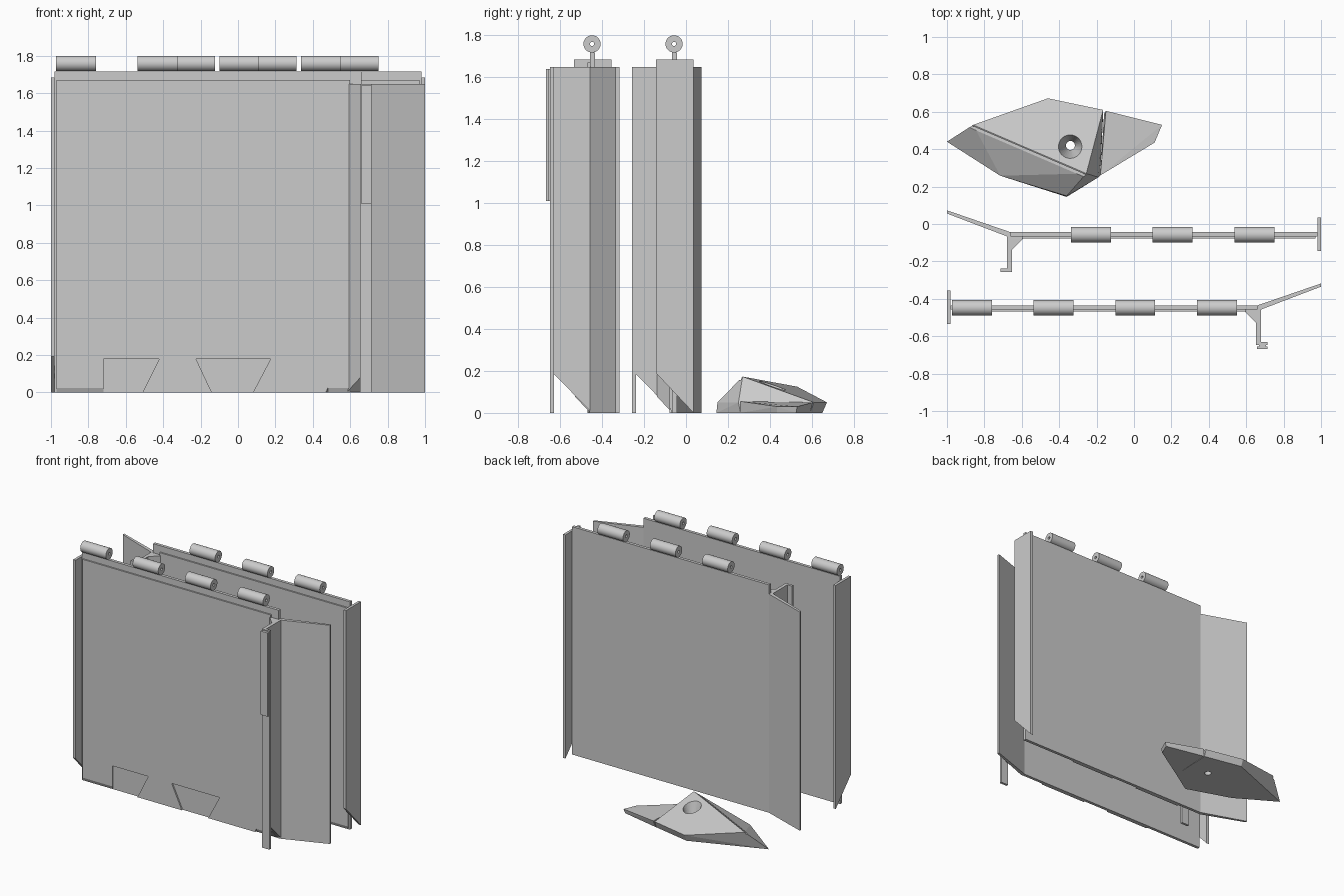
import bpy, bmesh
from math import tau
from mathutils import Vector, Matrix

cube = bpy.data.objects.get("Cube")
if cube:
    bpy.data.objects.remove(cube)

steel = bpy.data.materials.new("plain_grey")
steel.use_nodes = True
GREY = (0.6, 0.6, 0.6, 1)
steel.diffuse_color = GREY
steel.node_tree.nodes["Principled BSDF"].inputs["Base Color"].default_value = GREY


def finish(bm, name):
    bmesh.ops.recalc_face_normals(bm, faces=bm.faces)
    mesh = bpy.data.meshes.new(name)
    bm.to_mesh(mesh)
    bm.free()
    mesh.materials.append(steel)
    obj = bpy.data.objects.new(name, mesh)
    bpy.context.collection.objects.link(obj)
    return obj


def extrude(name, points, direction, shape=None):
    """Extrude a flat outline; shape may adjust each vertex afterwards."""
    bm = bmesh.new()
    face = bm.faces.new([bm.verts.new(p) for p in points])
    new = bmesh.ops.extrude_face_region(bm, geom=[face])["geom"]
    tips = [v for v in new if isinstance(v, bmesh.types.BMVert)]
    bmesh.ops.translate(bm, verts=tips, vec=direction)
    if shape:
        for v in bm.verts:
            shape(v, v in tips)
    return finish(bm, name)


def tube(name, x0, x1, z, outer, inner):
    """Hollow barrel along x, made by spinning its wall section."""
    bm = bmesh.new()
    ring = [bm.verts.new((x, 0, r)) for x, r in
            ((x0, inner), (x1, inner), (x1, outer), (x0, outer))]
    edges = [bm.edges.new((ring[i], ring[(i + 1) % 4])) for i in range(4)]
    bmesh.ops.spin(bm, geom=ring + edges, cent=(0, 0, 0), axis=(1, 0, 0),
                   angle=tau, steps=32)
    bmesh.ops.remove_doubles(bm, verts=bm.verts, dist=0.0005)
    bmesh.ops.translate(bm, verts=bm.verts, vec=(0, 0, z))
    obj = finish(bm, name)
    bpy.ops.object.select_all(action="DESELECT")
    obj.select_set(True)
    bpy.context.view_layer.objects.active = obj
    bpy.ops.object.shade_smooth_by_angle()
    return obj


# Outlines of a door seen from above, with the pin line at y = 0
PANEL = [(-.98, -.01), (.66, -.01), (.66, .013), (-.98, .013)]
END = [(-1, -.087), (-.98, -.087), (-.98, .093), (-1, .093)]
WING = [(.655, -.012), (.672, -.012), (1, .113), (1, .13), (.66, .013)]
FLANGE = [(.653, -.2), (.678, -.2), (.678, 0), (.653, 0)]
LIP = [(.653, -.2), (.715, -.2), (.715, -.182), (.653, -.182)]
GUSSET = [(.582, -.01), (.653, -.01), (.653, -.082)]
STRIP = [(.657, -.22), (.715, -.22), (.715, -.207), (.657, -.207)]
SPACER = [(.667, -.207), (.705, -.207), (.705, -.2), (.667, -.2)]

# Thin front sheet with two dovetail cutouts in its lower edge, in x and z
SHEET = [(-.97, 0), (-.72, 0), (-.72, .18), (-.42, .18), (-.51, 0),
         (-.14, 0), (-.225, .18), (.175, .18), (.08, 0), (.47, 0),
         (.48, 0), (.6, 0), (.6, 1.67), (-.97, 1.67)]


def door(label, side, shift, hinges):
    parts = []

    def upright(name, outline, low, top, slant=None):
        def cut(v, is_tip):
            if slant is not None and not is_tip:
                v.co.z = max(0, (slant - v.co.y) * 1.06)
        parts.append(extrude(f"{label}_{name}", [(x, y, low) for x, y in outline],
                             (0, 0, top - low), cut))

    upright("panel", PANEL, 0, 1.717)
    upright("end_plate", END, 0, 1.685, .093)
    upright("wing", WING, 0, 1.648)
    upright("flange", FLANGE, 0, 1.648, -.008)
    upright("lip", LIP, 0, 1.648)
    upright("gusset", GUSSET, 0, 1.648, -.008)
    if label == "front":
        upright("latch_strip", STRIP, 1.01, 1.64)
        upright("latch_spacer", SPACER, 1.01, 1.64)

    # The front edge of the sheet is chamfered at its outer lower corners
    def chamfer(v, is_tip):
        if is_tip and v.co.z < .01 and (v.co.x < -.7 or v.co.x > .475):
            v.co.z = .025
    parts.append(extrude(f"{label}_sheet", [(x, -.01, z) for x, z in SHEET],
                         (0, -.011, 0), chamfer))

    for i, x in enumerate(hinges):
        parts.append(tube(f"{label}_hinge_{i + 1}", x, x + .213, 1.759, .041, .01))

    # Mirror the door if needed and slide it to its place
    place = Matrix.Translation((0, shift, 0)) @ Matrix.Diagonal((side, 1, 1, 1))
    for obj in parts:
        obj.data.transform(place)
        if side < 0:
            obj.data.flip_normals()


door("front", 1, -.448, (-.973, -.536, -.1, .337))
door("back", -1, -.057, (-.75, -.313, .123))


def hull(name, points):
    bm = bmesh.new()
    for p in points:
        bm.verts.new(p)
    out = bmesh.ops.convex_hull(bm, input=bm.verts)
    bmesh.ops.delete(bm, geom=list({g for g in out["geom_interior"] + out["geom_unused"]
                                    if isinstance(g, bmesh.types.BMVert)}), context="VERTS")
    bmesh.ops.dissolve_limit(bm, angle_limit=.03, verts=bm.verts, edges=bm.edges)
    return finish(bm, name)


# Faceted block: ridged body and a low wing beside it
body = hull("block_body", [
    (-1, .44, 0), (-.86, .53, .125), (-.255, .27, .173), (-.165, .61, .05),
    (-.46, .672, .05), (-.36, .15, .05), (-.715, .258, .04), (-.19, .25, .05),
    (-.46, .65, 0), (-.165, .59, 0), (-.36, .145, 0), (-.7, .26, 0), (-.18, .26, 0)])
hull("block_wing", [
    (-.15, .605, .05), (.15, .53, .03), (.11, .435, .03), (-.18, .26, .055),
    (-.16, .59, 0), (.14, .525, 0), (.1, .435, 0), (-.18, .26, 0)])


def carve(cutter):
    mod = body.modifiers.new(cutter.name, "BOOLEAN")
    mod.operation = "DIFFERENCE"
    mod.solver = "EXACT"
    mod.object = cutter
    cutter.hide_render = True
    cutter.hide_set(True)
    cutter.display_type = "WIRE"


# Tapered hole through the block
bm = bmesh.new()
bmesh.ops.create_cone(bm, cap_ends=True, segments=32, radius1=.018, radius2=.078,
                      depth=.2, matrix=Matrix.Translation((-.34, .42, .08)))
carve(finish(bm, "hole_cutter"))

# Groove running just behind the ridge
start, end = Vector((-.9, .532, .125)), Vector((-.22, .24, .177))
across = Vector((.39, .92, 0)) * .014
extrude("groove_source", [start - across * .5, end - across * .5,
                          end + across * .5, start + across * .5], (0, 0, .03))
groove = bpy.data.objects["groove_source"]
groove.name = "groove_cutter"
groove.data.transform(Matrix.Translation((0, 0, -.018)))
carve(groove)
